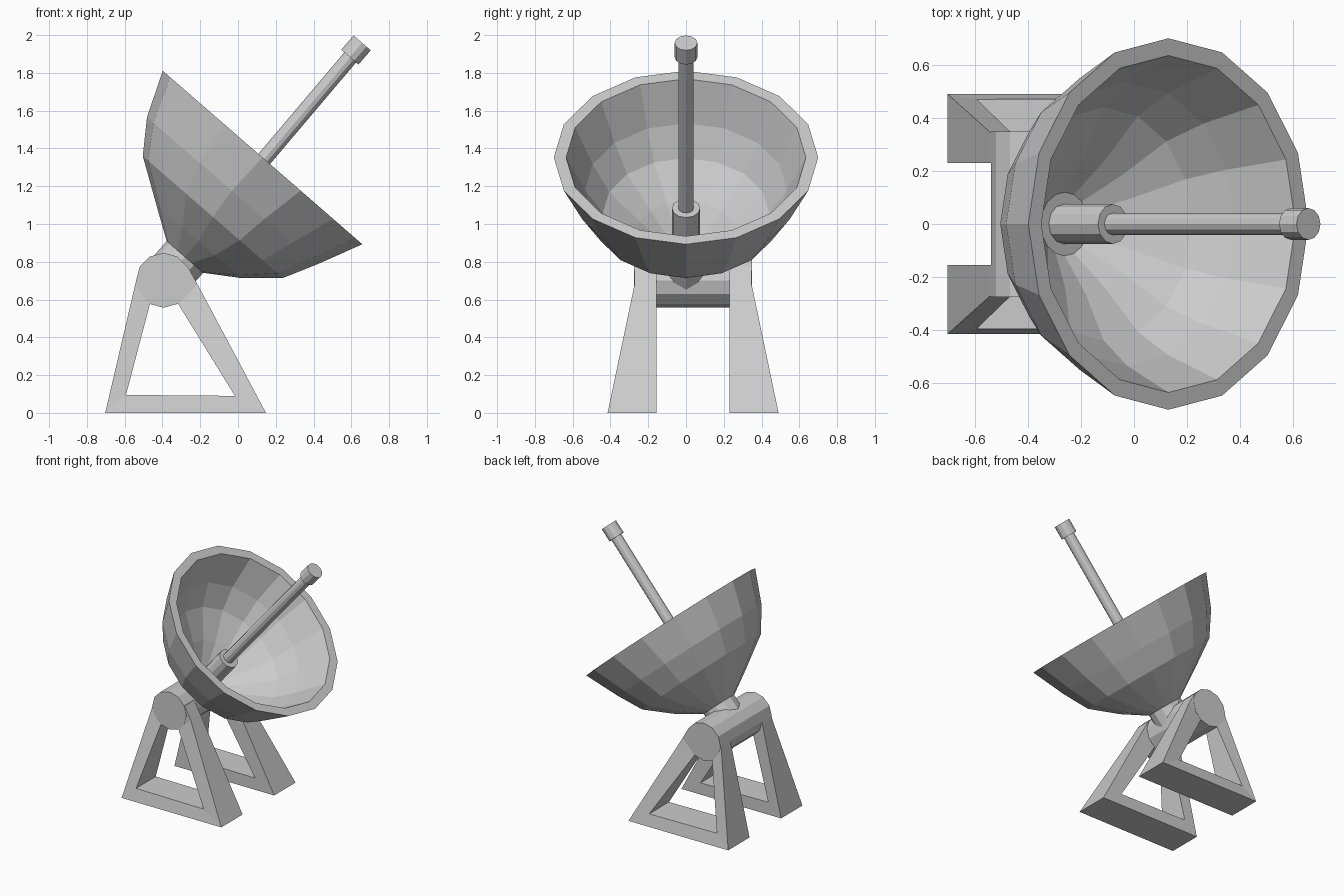
import bpy, bmesh, math
from mathutils import Vector

cube = bpy.data.objects.get("Cube")
if cube:
    bpy.data.objects.remove(cube, do_unlink=True)

grey = bpy.data.materials.new("light_grey")
grey.use_nodes = True
COLOUR = (0.6, 0.6, 0.6, 1)
grey.diffuse_color = COLOUR
grey.node_tree.nodes["Principled BSDF"].inputs["Base Color"].default_value = COLOUR

# Tilted dish frame: AXIS points out of the dish, UP runs along the rim plane
TILT = math.radians(49)
AXIS = Vector((math.cos(TILT), 0, math.sin(TILT)))
UP = Vector((-math.sin(TILT), 0, math.cos(TILT)))
SIDE = Vector((0, 1, 0))
RIM = Vector((0.13, 0, 1.352))
MID_Y = 0.0375  # centre of the stand


def on_dish(along, across=0.0):
    return RIM + AXIS * along + UP * across


def finish(name, bm):
    bmesh.ops.recalc_face_normals(bm, faces=bm.faces)
    mesh = bpy.data.meshes.new(name)
    bm.to_mesh(mesh)
    bm.free()
    mesh.materials.append(grey)
    obj = bpy.data.objects.new(name, mesh)
    bpy.context.collection.objects.link(obj)
    return obj


def loft(name, rings):
    """Skin a list of equal-sized point rings and cap both ends."""
    bm = bmesh.new()
    loops = [[bm.verts.new(p) for p in ring] for ring in rings]
    n = len(loops[0])
    for low, high in zip(loops, loops[1:]):
        for i in range(n):
            j = (i + 1) % n
            bm.faces.new((low[i], low[j], high[j], high[i]))
    bm.faces.new(loops[0])
    bm.faces.new(loops[-1])
    return finish(name, bm)


def circle(centre, radius, a, b, sides):
    steps = [2 * math.pi * i / sides for i in range(sides)]
    return [centre + (a * math.cos(t) + b * math.sin(t)) * radius for t in steps]


def rod(name, start, end, radius, sides=12):
    return loft(name, [circle(p, radius, UP, SIDE, sides) for p in (start, end)])


# Dish: outer shell, flat rim, inner shell (along axis, radius, shift)
profile = [
    (-0.667, 0.128, -0.035), (-0.556, 0.298, -0.035), (-0.41, 0.492, -0.008),
    (-0.24, 0.595, 0.007), (0, 0.70, 0),
    (0, 0.635, 0), (-0.23, 0.535, 0.005), (-0.38, 0.44, -0.008),
    (-0.51, 0.265, -0.03), (-0.63, 0.12, -0.03),
]
loft("dish", [circle(on_dish(d, s), r, UP, SIDE, 16) for d, r, s in profile])

# Neck and receiver mast
rod("dish_neck", on_dish(-0.80, -0.035), on_dish(-0.65, -0.035), 0.128)
rod("mast_socket", on_dish(-0.645, -0.025), on_dish(-0.34, -0.018), 0.075)
rod("mast", on_dish(-0.5, -0.018), on_dish(0.75, -0.002), 0.041)
rod("receiver_tip", on_dish(0.704), on_dish(0.804), 0.06)

# Pivot drum lying between the legs
loft("pivot_drum", [
    circle(Vector((-0.394, MID_Y + y, 0.702)), 0.145, Vector((0, 0, 1)),
           Vector((1, 0, 0)), 12) for y in (-0.312, 0.312)])

# Triangular leg frames, splayed outward at the foot
outer = [(-0.703, 0), (0.148, 0), (-0.214, 0.68), (-0.544, 0.68)]
inner = [(-0.593, 0.095), (-0.016, 0.09), (-0.317, 0.577), (-0.466, 0.577)]
crown = [(-0.265, 0.772), (-0.52, 0.772)]
INNER_Y, TOP_Y, FOOT_Y = 0.1925, 0.31, 0.4525


def leg(name, side):
    bm = bmesh.new()

    def pair(x, z):
        splay = 0 if z > 0.5 else (FOOT_Y - TOP_Y) * (1 - z / 0.68)
        return [bm.verts.new((x, MID_Y + side * y, z)) for y in (INNER_Y, TOP_Y + splay)]

    out, hole, cap = ([pair(*p) for p in pts] for pts in (outer, inner, crown))
    for i in range(4):
        j = (i + 1) % 4
        for k in (0, 1):
            bm.faces.new((out[i][k], out[j][k], hole[j][k], hole[i][k]))
        bm.faces.new((hole[i][0], hole[j][0], hole[j][1], hole[i][1]))
    rim = [out[0], out[1], out[2], cap[0], cap[1], out[3]]
    for a, b in zip(rim, rim[1:] + rim[:1]):
        bm.faces.new((a[0], b[0], b[1], a[1]))
    for k in (0, 1):
        bm.faces.new((out[2][k], cap[0][k], cap[1][k], out[3][k]))
    finish(name, bm)


leg("front_leg", -1)
leg("back_leg", 1)
